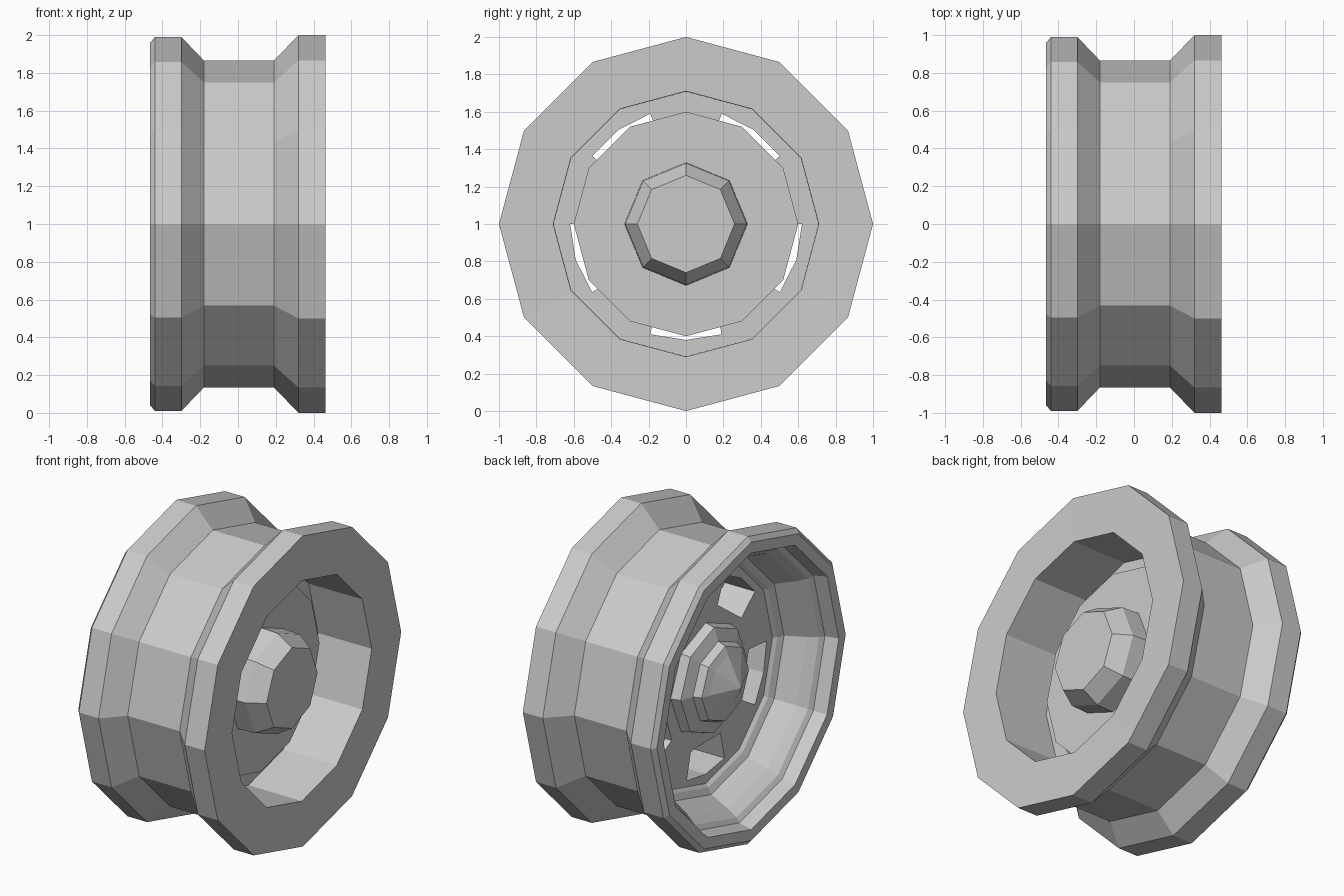
import bpy, bmesh
from math import sin, cos, pi, radians

if "Cube" in bpy.data.objects:
    bpy.data.objects.remove(bpy.data.objects["Cube"])


def finish(bm, name):
    bmesh.ops.recalc_face_normals(bm, faces=bm.faces)
    me = bpy.data.meshes.new(name)
    bm.to_mesh(me)
    bm.free()
    ob = bpy.data.objects.new(name, me)
    bpy.context.collection.objects.link(ob)
    return ob


def lathe(name, profile, sides):
    """Revolve (x, r) points around the wheel axis at z = 1."""
    bm = bmesh.new()
    rings = []
    for x, r in profile:
        n = sides if r > 0 else 1
        rings.append([bm.verts.new((x, r * cos(2 * pi * i / sides), 1 + r * sin(2 * pi * i / sides)))
                      for i in range(n)])
    for a, b in zip(rings, rings[1:]):
        for i in range(sides):
            j = (i + 1) % sides
            if len(a) == 1:
                bm.faces.new((a[0], b[i], b[j]))
            elif len(b) == 1:
                bm.faces.new((a[i], a[j], b[0]))
            else:
                bm.faces.new((a[i], a[j], b[j], b[i]))
    return finish(bm, name)


# Rim with its central disc, 12 sides
rim = lathe("wheel_rim", [
    (0.16, 0), (0.16, 0.60), (0.075, 0.60), (0.075, 0.708), (0.455, 0.71),
    (0.462, 1.0), (0.32, 1.0), (0.19, 0.865), (-0.18, 0.865), (-0.30, 0.99),
    (-0.44, 0.99), (-0.465, 0.96), (-0.465, 0.89), (-0.38, 0.87), (-0.36, 0.84),
    (-0.30, 0.80), (-0.18, 0.74), (-0.16, 0.70), (-0.14, 0.68), (-0.14, 0)], 12)

# Hub: chamfered cap on the outside, stepped cone on the inside
lathe("hub_cap", [(0.13, 0), (0.13, 0.33), (0.28, 0.325), (0.385, 0.26), (0.385, 0)], 8)
lathe("hub_back", [(-0.12, 0), (-0.12, 0.36), (-0.20, 0.34), (-0.23, 0.26),
                   (-0.28, 0.24), (-0.30, 0.19), (-0.39, 0)], 8)

# Five vent holes behind the disc edge, each with a bent outer wall
bm = bmesh.new()
for k in range(5):
    mid = 54 + 72 * k
    polar = [(0.62, -18), (0.62, 0), (0.62, 18), (0.44, 20), (0.44, -20)]
    pts = [(r * cos(radians(mid + a)), r * sin(radians(mid + a))) for r, a in polar]
    lo = [bm.verts.new((-0.30, y, 1 + z)) for y, z in pts]
    hi = [bm.verts.new((0.10, y, 1 + z)) for y, z in pts]
    bm.faces.new(lo)
    bm.faces.new(hi)
    for i in range(len(pts)):
        j = (i + 1) % len(pts)
        bm.faces.new((lo[i], lo[j], hi[j], hi[i]))
cutter = finish(bm, "vent_cutter")
cutter.hide_render = True
cutter.hide_viewport = True
mod = rim.modifiers.new("vents", 'BOOLEAN')
mod.operation = 'DIFFERENCE'
mod.solver = 'EXACT'
mod.object = cutter
